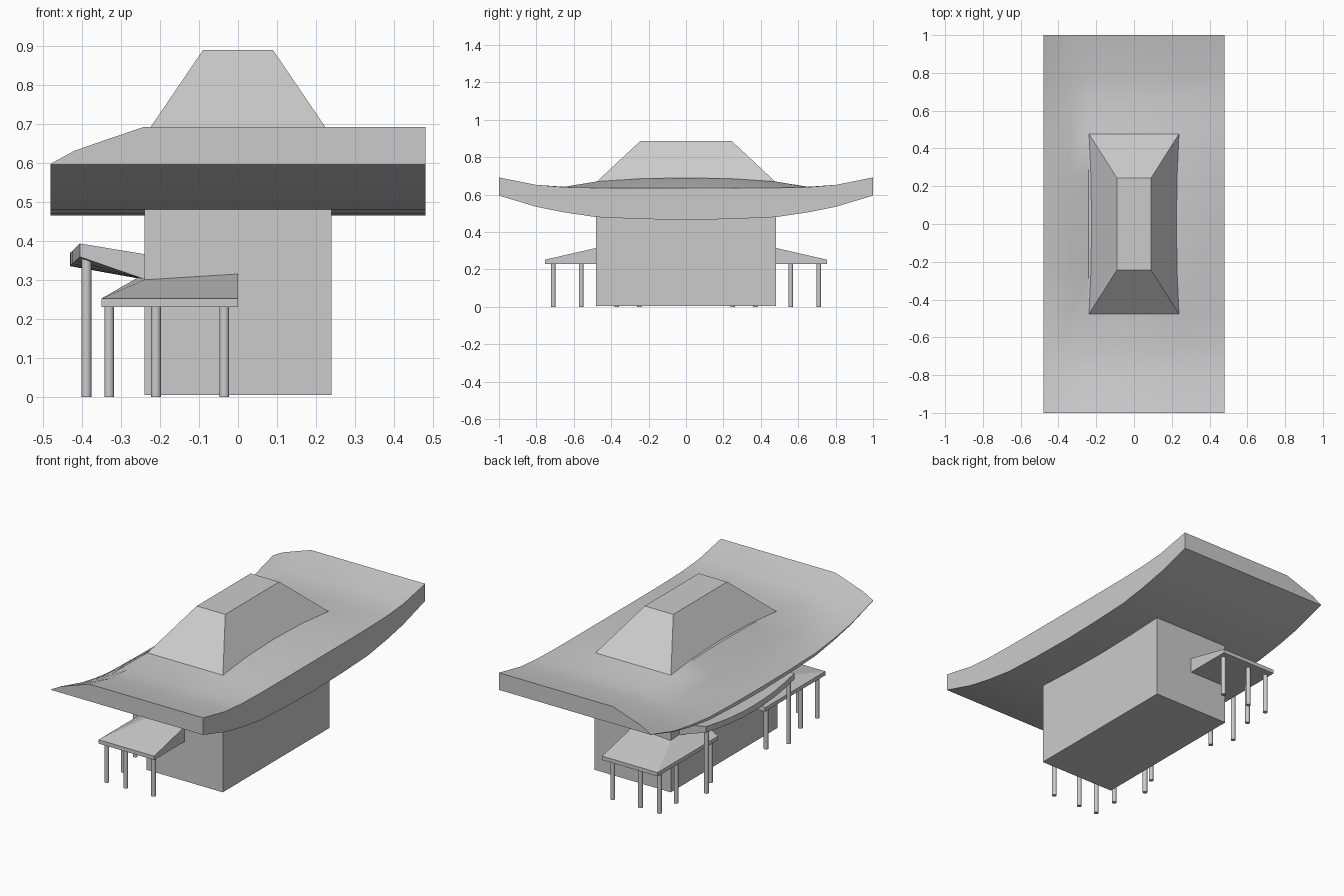
import bpy, bmesh, math

cube = bpy.data.objects.get("Cube")
if cube:
    bpy.data.objects.remove(cube)

grey = bpy.data.materials.new("plain grey")
grey.use_nodes = True
COLOR = (0.6, 0.6, 0.6, 1)
grey.diffuse_color = COLOR
grey.node_tree.nodes["Principled BSDF"].inputs["Base Color"].default_value = COLOR


def finish(name, bm, angle=None):
    bmesh.ops.recalc_face_normals(bm, faces=bm.faces)
    mesh = bpy.data.meshes.new(name)
    bm.to_mesh(mesh)
    bm.free()
    mesh.materials.append(grey)
    ob = bpy.data.objects.new(name, mesh)
    bpy.context.collection.objects.link(ob)
    if angle:
        bpy.ops.object.select_all(action='DESELECT')
        ob.select_set(True)
        bpy.context.view_layer.objects.active = ob
        bpy.ops.object.shade_smooth_by_angle(angle=math.radians(angle))
    return ob


def loft(name, sections, angle=None):
    """Closed solid through a row of matching cross-sections."""
    bm = bmesh.new()
    loops = [[bm.verts.new(p) for p in s] for s in sections]
    for a, b in zip(loops, loops[1:]):
        for i in range(len(a)):
            j = (i + 1) % len(a)
            bm.faces.new((a[i], a[j], b[j], b[i]))
    bm.faces.new(loops[0])
    bm.faces.new(loops[-1])
    return finish(name, bm, angle)


def rectangle(x, y, z):
    return [(-x, -y, z), (x, -y, z), (x, y, z), (-x, y, z)]


def post(name, x, y, top):
    bm = bmesh.new()
    bmesh.ops.create_cone(bm, cap_ends=True, segments=16, radius1=0.0125,
                          radius2=0.0125, depth=top)
    bmesh.ops.translate(bm, verts=bm.verts, vec=(x, y, top / 2))
    finish(name, bm, 40)


# Main block
loft("main_block", [rectangle(0.24, 0.48, 0.005), rectangle(0.24, 0.48, 0.56)])

# Swept roof: distance along y, underside height, then top heights by column
columns = [-0.48, -0.42, -0.34, -0.24, 0.24, 0.48]
rows = [
    (1.0, 0.595, [0.597, 0.63, 0.658, 0.692, 0.692, 0.692]),
    (0.8, 0.535, [0.54, 0.578, 0.612, 0.65, 0.652, 0.652]),
    (0.65, 0.505, [0.515, 0.552, 0.592, 0.64, 0.642, 0.64]),
    (0.48, 0.48, [0.496, 0.535, 0.585, 0.67, 0.67, 0.636]),
    (0.25, 0.47, [0.49, 0.532, 0.595, 0.685, 0.685, 0.635]),
    (0.0, 0.465, [0.488, 0.53, 0.595, 0.69, 0.69, 0.635]),
]
sections = []
for side, part in ((-1, rows), (1, rows[-2::-1])):
    for y, under, tops in part:
        top = [(x, side * y, z) for x, z in zip(columns, tops)]
        sections.append([(0.48, side * y, under), (-0.48, side * y, under)] + top)
loft("swept_roof", sections, 35)

# Raised lantern on the roof
loft("roof_lantern", [rectangle(0.245, 0.487, 0.66), rectangle(0.09, 0.243, 0.888)])

# Corner awnings wrapping round the block, with their posts
low, edge = 0.23, 0.252
for side, tag in ((-1, "front"), (1, "back")):
    path = [((0, 0.755), (0, 0.48), 0.315),
            ((-0.35, 0.755), (-0.24, 0.48), 0.30),
            ((-0.35, 0.21), (-0.24, 0.21), 0.315)]
    loft(tag + "_awning", [[(o[0], side * o[1], low), (o[0], side * o[1], edge),
                            (i[0], side * i[1], z), (i[0], side * i[1], low)]
                           for o, i, z in path])
    spots = [(-0.035, 0.71), (-0.21, 0.71), (-0.33, 0.71), (-0.33, 0.56), (-0.33, 0.25)]
    for n, (x, y) in enumerate(spots):
        post(f"{tag}_awning_post_{n}", x, side * y, 0.24)
    post(tag + "_canopy_post", -0.388, side * 0.37, 0.36)

# Upturned entrance canopy, bowed along its outer edge
canopy = []
for k in range(-4, 5):
    t = (k / 4) ** 2
    x, z = -0.43 + 0.025 * t, 0.335 + 0.024 * t
    y = 0.1 * k
    canopy.append([(x, y, z), (x, y, z + 0.034), (-0.235, y, 0.365), (-0.235, y, 0.30)])
loft("entrance_canopy", canopy, 30)
